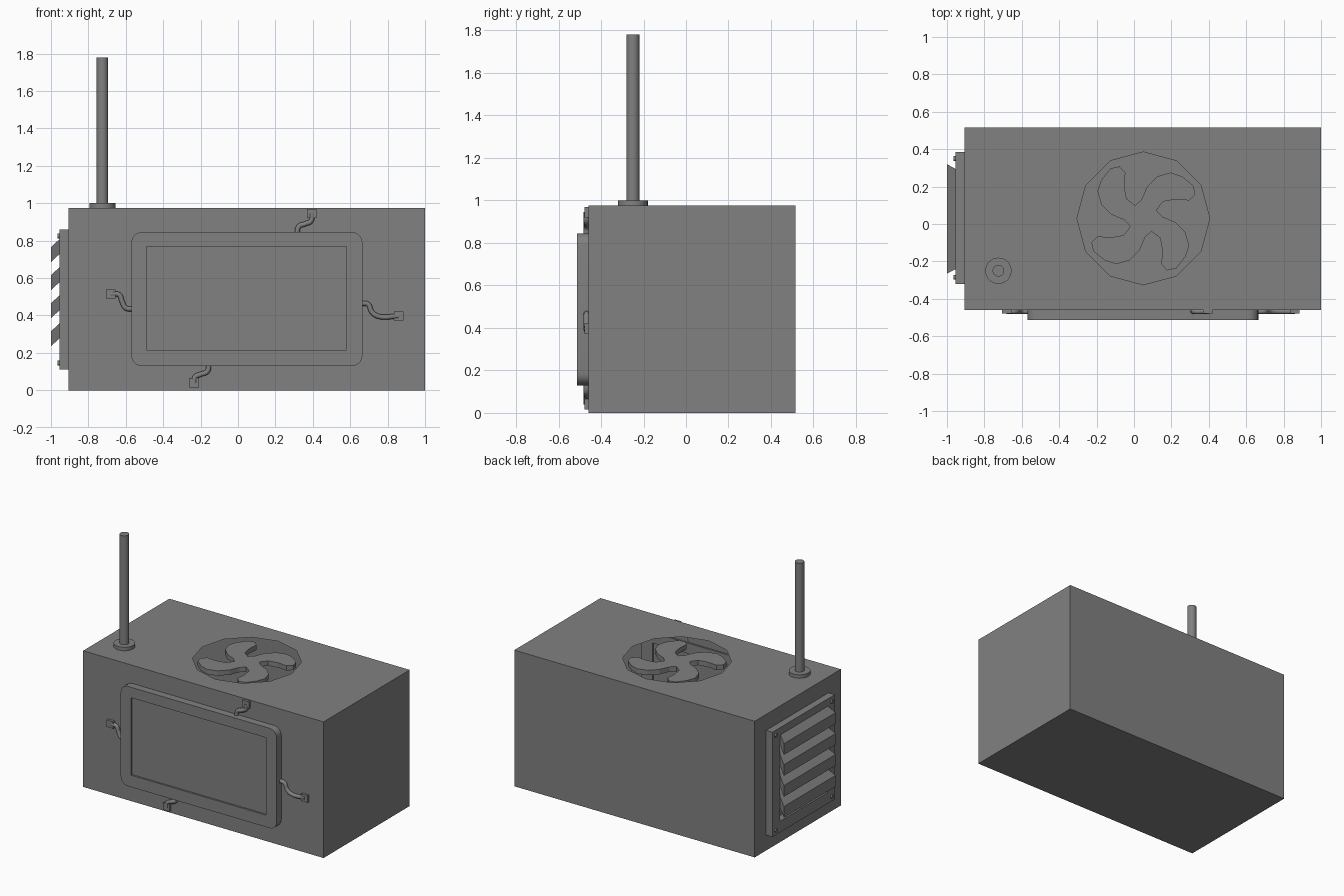
import bpy, bmesh, math
from mathutils import Vector

if "Cube" in bpy.data.objects:
    bpy.data.objects.remove(bpy.data.objects["Cube"])

GREY = bpy.data.materials.new("grey")
GREY.diffuse_color = (0.22, 0.22, 0.22, 1)
GREY.use_nodes = True
GREY.node_tree.nodes["Principled BSDF"].inputs["Base Color"].default_value = GREY.diffuse_color


def finish(name, bm, smooth=False):
    bmesh.ops.recalc_face_normals(bm, faces=bm.faces)
    me = bpy.data.meshes.new(name)
    bm.to_mesh(me)
    bm.free()
    me.materials.append(GREY)
    ob = bpy.data.objects.new(name, me)
    bpy.context.collection.objects.link(ob)
    if smooth:
        bpy.ops.object.select_all(action='DESELECT')
        ob.select_set(True)
        bpy.context.view_layer.objects.active = ob
        bpy.ops.object.shade_smooth_by_angle(angle=math.radians(35))
    return ob


def fill(bm, loops):
    """Flat face from an outer loop and optional hole loops."""
    edges = []
    for pts in loops:
        vs = [bm.verts.new(p) for p in pts]
        edges += [bm.edges.new((vs[i - 1], vs[i])) for i in range(len(vs))]
    return bmesh.ops.triangle_fill(bm, edges=edges, use_beauty=True)['geom']


def prism(name, loops, push, smooth=False):
    bm = bmesh.new()
    fill(bm, loops)
    ext = bmesh.ops.extrude_face_region(bm, geom=bm.faces[:], use_keep_orig=True)['geom']
    bmesh.ops.translate(bm, vec=push, verts=[v for v in ext if isinstance(v, bmesh.types.BMVert)])
    return finish(name, bm, smooth)


def rect(a0, a1, b0, b1, place, r=0.0, n=5):
    """Rectangle outline, rounded when r is set."""
    if not r:
        return [place(*p) for p in ((a0, b0), (a1, b0), (a1, b1), (a0, b1))]
    pts = []
    for k, (a, b) in enumerate(((a1 - r, b1 - r), (a0 + r, b1 - r), (a0 + r, b0 + r), (a1 - r, b0 + r))):
        for i in range(n + 1):
            t = math.pi / 2 * (k + i / n)
            pts.append(place(a + r * math.cos(t), b + r * math.sin(t)))
    return pts


def circle(c, r, n, place):
    return [place(c[0] + r * math.cos(2 * math.pi * i / n), c[1] + r * math.sin(2 * math.pi * i / n))
            for i in range(n)]


def on_x(x): return lambda y, z: (x, y, z)
def on_y(y): return lambda x, z: (x, y, z)
def on_z(z): return lambda x, y: (x, y, z)


# Thin hollow cabinet with a twelve-sided fan opening in its top
X0, X1, Y0, Y1, TOP = -0.905, 1.0, -0.46, 0.515, 0.975
FAN = (0.05, 0.03)
bm = bmesh.new()
fill(bm, [rect(X0, X1, Y0, Y1, on_z(TOP)), circle(FAN, 0.355, 12, on_z(TOP))])
lo = [bm.verts.new(p) for p in rect(X0, X1, Y0, Y1, on_z(0))]
bm.verts.ensure_lookup_table()
hi = bm.verts[:4]
bm.faces.new(lo)
for i in range(4):
    bm.faces.new((lo[i - 1], lo[i], hi[i], hi[i - 1]))
finish("cabinet", bm)

# Fan: four swept blades in one outline
blade = [(-.043, .070), (-.09, .105), (-.102, .175), (-.096, .245), (-.128, .278), (-.176, .267),
         (-.225, .205), (-.245, .145), (-.225, .075), (-.17, .02), (-.10, -.01)]
outline = []
for k in range(4):
    c, s = math.cos(k * math.pi / 2), math.sin(k * math.pi / 2)
    outline += [(FAN[0] + x * c - y * s, FAN[1] + x * s + y * c, 0.93) for x, y in blade]
prism("fan", [outline], (0, 0, 0.035))

# Antenna
AER = (-0.725, -0.25)
prism("antenna_base", [circle(AER, 0.07, 32, on_z(TOP))], (0, 0, 0.025), True)
prism("antenna_rod", [circle(AER, 0.031, 32, on_z(TOP))], (0, 0, 1.78 - TOP), True)

# Screen: rounded bezel and recessed glass
prism("screen_bezel", [rect(-.57, .665, .13, .845, on_y(-.513), .055), rect(-.49, .58, .215, .77, on_y(-.513))],
      (0, 0.065, 0), True)
prism("screen_glass", [rect(-.49, .58, .215, .77, on_y(-.50))], (0, 0.04, 0))

# Vent frame, screws and slanted louvres on the left side
prism("vent_frame", [rect(-.32, .385, .11, .86, on_x(X0)), rect(-.24, .30, .19, .79, on_x(X0))], (-0.05, 0, 0))
for y in (-.285, .35):
    for z in (.145, .825):
        prism("vent_screw", [circle((y, z), 0.013, 12, on_x(-.955))], (-0.01, 0, 0), True)
for i in range(4):
    z = 0.235 + i * 0.15
    bm = bmesh.new()
    ends = []
    for x, y0, y1, dz in ((-1.0, -.265, .32, 0), (-.91, -.22, .27, .085)):
        ends.append([bm.verts.new(p) for p in rect(y0, y1, z + dz, z + dz + .08, on_x(x))])
    a, b = ends
    bm.faces.new(a)
    bm.faces.new(b)
    for j in range(4):
        bm.faces.new((a[j - 1], a[j], b[j], b[j - 1]))
    finish("vent_louvre", bm)

# Bent cables around the screen, each ending in a small square plug
cables = [
    [(-.56, .435), (-.60, .44), (-.62, .475), (-.635, .51), (-.68, .515)],
    [(.655, .465), (.695, .46), (.715, .42), (.745, .397), (.86, .397)],
    [(.315, .835), (.325, .875), (.36, .89), (.39, .905), (.395, .945)],
    [(-.155, .14), (-.165, .10), (-.20, .085), (-.23, .07), (-.235, .04)],
]
for pts in cables:
    cu = bpy.data.curves.new("cable", 'CURVE')
    cu.dimensions = '3D'
    cu.bevel_depth = 0.014
    cu.bevel_resolution = 3
    cu.use_fill_caps = True
    sp = cu.splines.new('BEZIER')
    sp.bezier_points.add(len(pts) - 1)
    for bp, (x, z) in zip(sp.bezier_points, pts):
        bp.co = (x, -0.468, z)
        bp.handle_left_type = bp.handle_right_type = 'AUTO'
    cu.materials.append(GREY)
    bpy.context.collection.objects.link(bpy.data.objects.new("cable", cu))
    x, z = pts[-1]
    prism("cable_plug", [rect(x - .026, x + .026, z - .025, z + .025, on_y(-.478))], (0, 0.02, 0))
